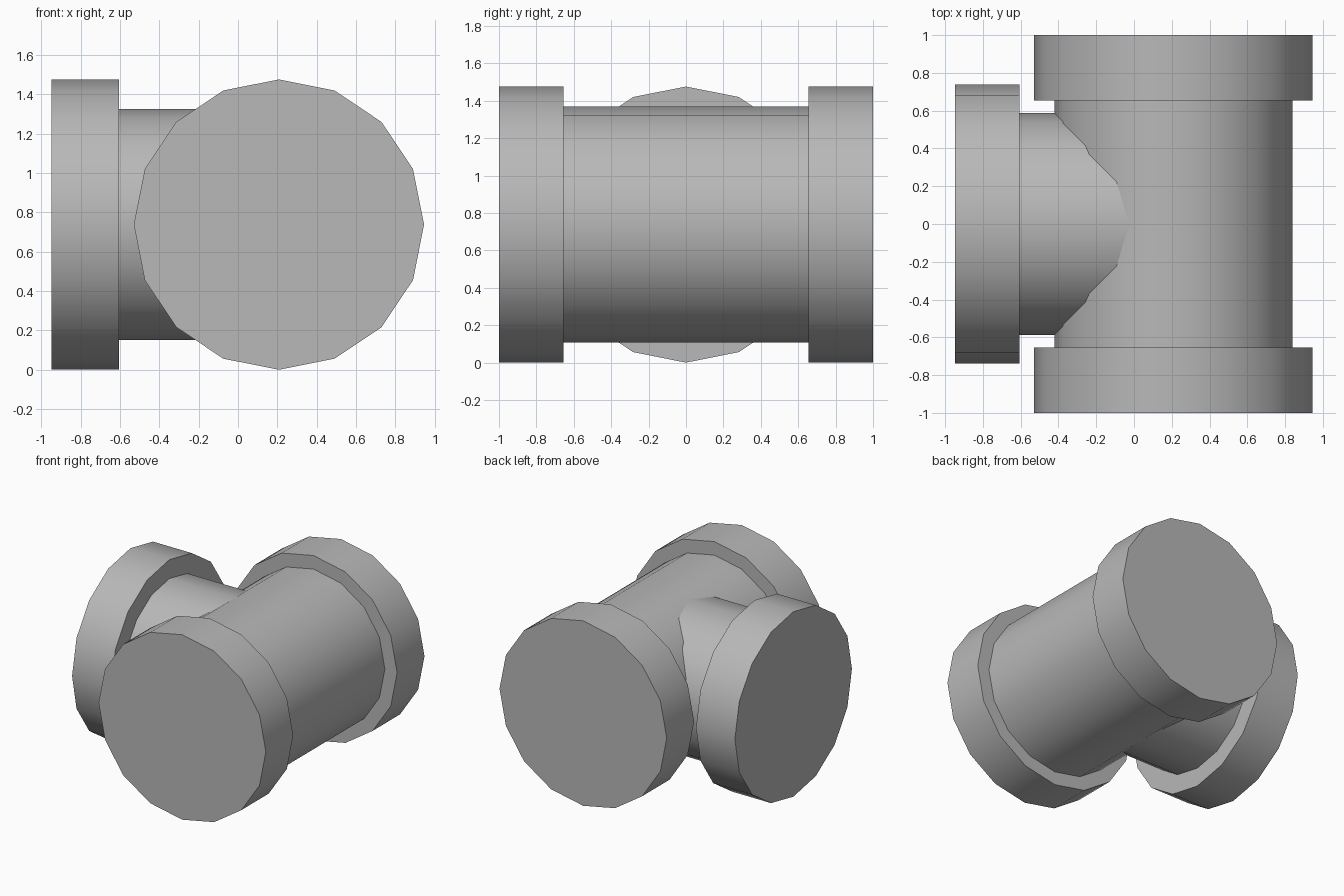
import bpy, bmesh, math
from mathutils import Vector

if "Cube" in bpy.data.objects:
    bpy.data.objects.remove(bpy.data.objects["Cube"], do_unlink=True)

SIDES = 16
FLANGE_R, RUN_R, BRANCH_R = 0.738, 0.63, 0.587
AXIS_X, AXIS_Z = 0.208, 0.738

grey = bpy.data.materials.new("plain grey")
grey.use_nodes = True
grey.diffuse_color = (0.48, 0.48, 0.48, 1)
grey.node_tree.nodes["Principled BSDF"].inputs["Base Color"].default_value = grey.diffuse_color


def lathe(name, profile, axis, side, origin, cap_end=True):
    """Revolve (position, radius) pairs around an axis through origin."""
    axis, side, origin = Vector(axis), Vector(side), Vector(origin)
    up = Vector((0, 0, 1))
    bm = bmesh.new()
    rings = []
    for pos, radius in profile:
        ring = []
        for i in range(SIDES):
            a = math.tau * i / SIDES
            offset = (up * math.cos(a) + side * math.sin(a)) * radius
            ring.append(bm.verts.new(origin + axis * pos + offset))
        rings.append(ring)
    for r0, r1 in zip(rings, rings[1:]):
        for i in range(SIDES):
            j = (i + 1) % SIDES
            bm.faces.new((r0[i], r0[j], r1[j], r1[i]))
    bm.faces.new(rings[0])
    if cap_end:
        bm.faces.new(rings[-1])
    bmesh.ops.recalc_face_normals(bm, faces=bm.faces)
    mesh = bpy.data.meshes.new(name)
    bm.to_mesh(mesh)
    bm.free()
    mesh.materials.append(grey)
    obj = bpy.data.objects.new(name, mesh)
    bpy.context.collection.objects.link(obj)
    bpy.ops.object.select_all(action="DESELECT")
    obj.select_set(True)
    bpy.context.view_layer.objects.active = obj
    bpy.ops.object.shade_smooth_by_angle(angle=math.radians(30))
    return obj


# Straight run with a collar at each end
half = [(1.0, FLANGE_R), (0.655, FLANGE_R), (0.655, RUN_R)]
run = [(-p, r) for p, r in half] + half[::-1]
lathe("straight_pipe", run, (0, 1, 0), (1, 0, 0), (AXIS_X, 0, AXIS_Z))

# Side branch with its collar, ending inside the straight run
branch = [(-0.948, FLANGE_R), (-0.605, FLANGE_R), (-0.605, BRANCH_R), (0.05, BRANCH_R)]
lathe("side_branch", branch, (1, 0, 0), (0, 1, 0), (0, 0, AXIS_Z), cap_end=False)
